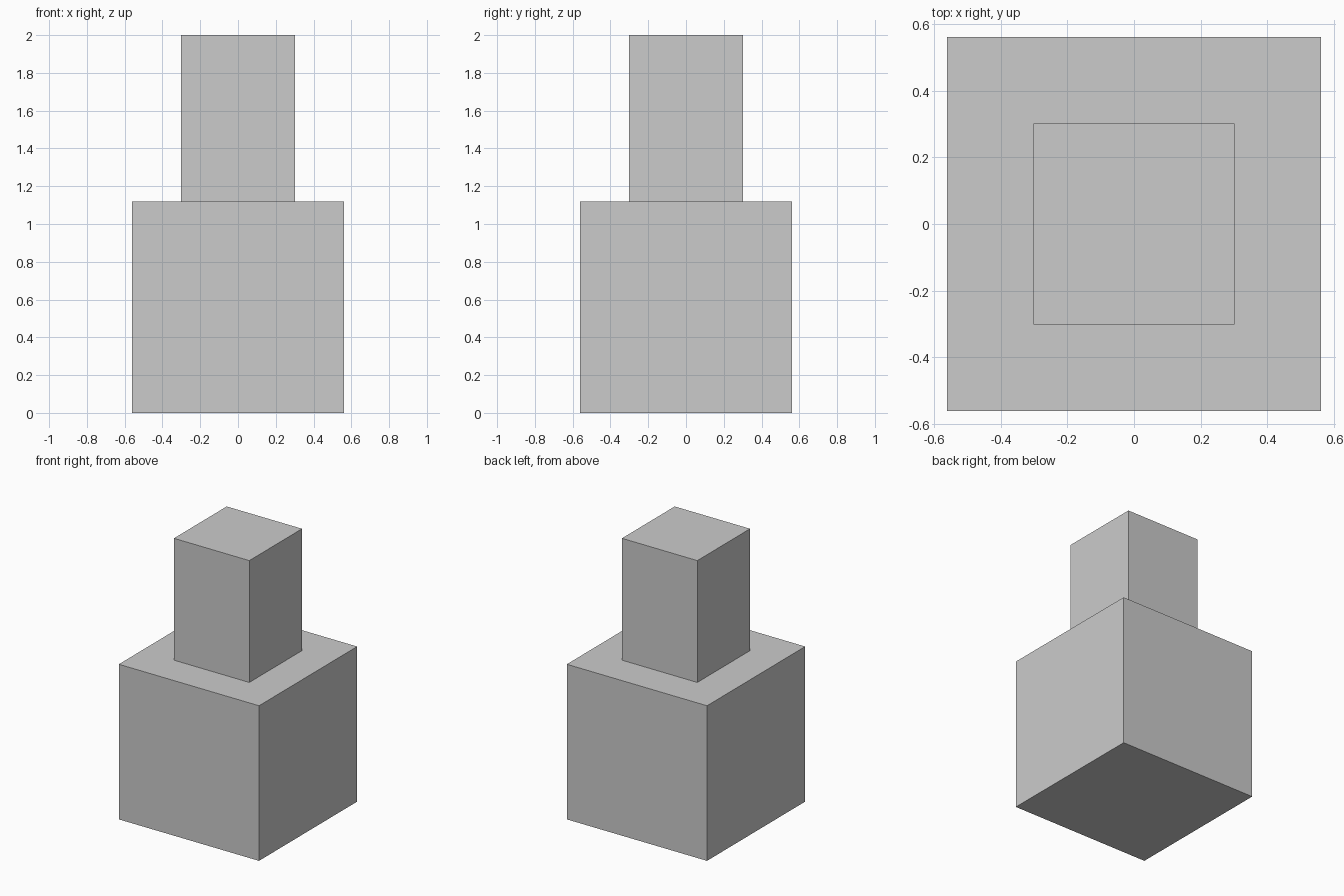
import bpy

if "Cube" in bpy.data.objects:
    bpy.data.objects.remove(bpy.data.objects["Cube"])


def block(name, width, z0, z1):
    """Square block centred on the z axis, from z0 to z1."""
    bpy.ops.mesh.primitive_cube_add(size=1, location=(0, 0, (z0 + z1) / 2))
    obj = bpy.context.object
    obj.name = name
    obj.scale = (width, width, z1 - z0)
    bpy.ops.object.transform_apply(location=False, rotation=False, scale=True)
    return obj


# Wide cube at the bottom
block("base_block", 1.12, 0.0, 1.12)

# Narrow square column standing on it
block("upper_column", 0.602, 1.12, 2.0)
